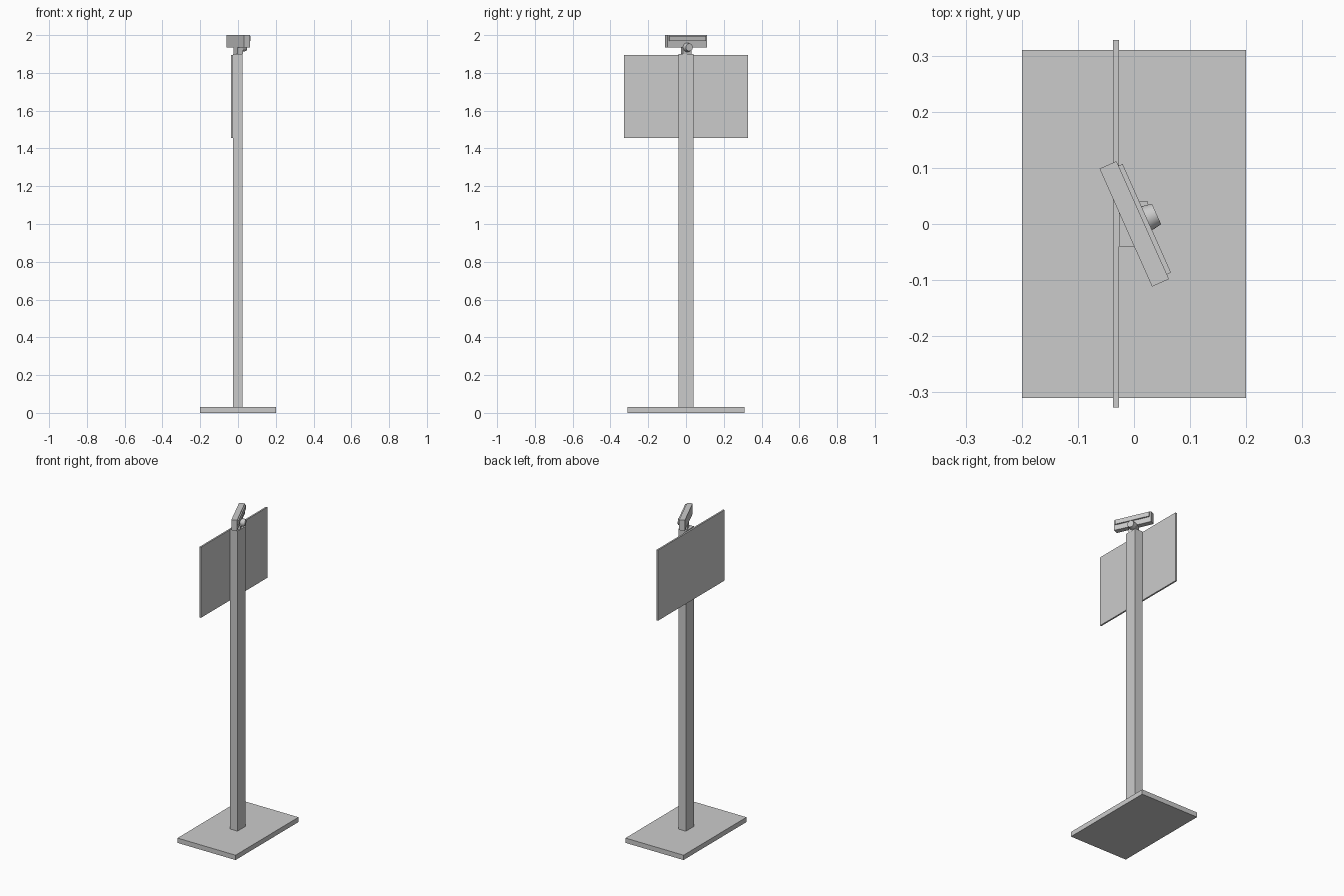
import bpy
import math
from mathutils import Matrix, Vector

if "Cube" in bpy.data.objects:
    bpy.data.objects.remove(bpy.data.objects["Cube"])

# Head assembly is turned about the vertical axis
TURN = Matrix.Rotation(math.radians(24), 4, 'Z')


def box(name, lo, hi, turn=Matrix()):
    """Axis-aligned box between two corners, optionally turned."""
    lo, hi = Vector(lo), Vector(hi)
    bpy.ops.mesh.primitive_cube_add(size=1)
    ob = bpy.context.object
    ob.name = name
    ob.data.transform(turn @ Matrix.Translation((lo + hi) / 2)
                      @ Matrix.Diagonal((*(hi - lo), 1)))
    return ob


def round_part(name, r1, r2, depth, placement, sides=32):
    """Smooth cylinder or cone, placed in the head's frame."""
    bpy.ops.mesh.primitive_cone_add(vertices=sides, radius1=r1, radius2=r2, depth=depth)
    ob = bpy.context.object
    ob.name = name
    ob.data.transform(TURN @ placement)
    bpy.ops.object.shade_smooth_by_angle()
    return ob


# Stand
box("base_plate", (-0.2, -0.31, 0), (0.2, 0.31, 0.03))
box("pole", (-0.027, -0.04, 0.03), (0.025, 0.04, 1.9))

# Flat sign panel on the back of the pole
box("display_panel", (-0.037, -0.327, 1.455), (-0.027, 0.328, 1.895))

# Turned head with a raised front strip
box("head_body", (-0.016, -0.115, 1.935), (0.017, 0.115, 2.0), TURN)
box("head_front_strip", (0.017, -0.106, 1.968), (0.025, 0.106, 1.996), TURN)

# Swivel neck and tapered knob
box("neck", (-0.014, -0.024, 1.9), (0.018, 0.024, 1.936), TURN)
round_part("knob", 0.025, 0.02, 0.03,
           Matrix.Translation((0.029, 0, 1.935)) @ Matrix.Rotation(math.pi / 2, 4, 'Y'))
